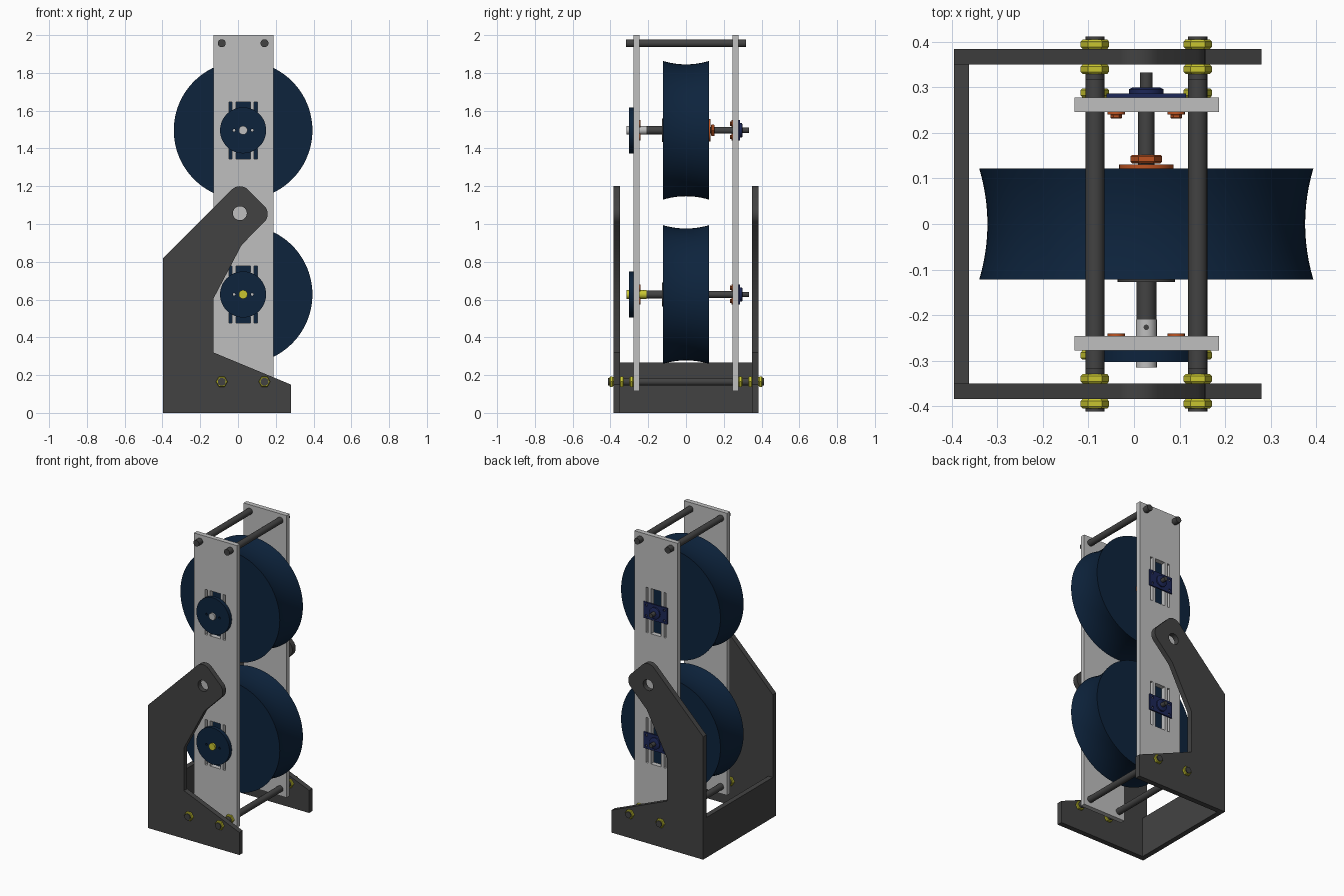
import bpy, bmesh, math
from math import sin, cos, pi, radians

if "Cube" in bpy.data.objects:
    bpy.data.objects.remove(bpy.data.objects["Cube"])


def material(name, rgb):
    m = bpy.data.materials.new(name)
    m.diffuse_color = (*rgb, 1)
    m.use_nodes = True
    m.node_tree.nodes["Principled BSDF"].inputs["Base Color"].default_value = m.diffuse_color
    return m


DARK = material("dark grey", (0.055, 0.055, 0.055))
LIGHT = material("light grey", (0.52, 0.52, 0.52))
BLUE = material("deep blue", (0.004, 0.017, 0.046))
NAVY = material("navy", (0.012, 0.02, 0.095))
YELLOW = material("yellow", (0.58, 0.56, 0.03))
ORANGE = material("orange", (0.5, 0.085, 0.015))


def finish(ob, mat):
    ob.data.materials.clear()
    ob.data.materials.append(mat)
    bpy.ops.object.select_all(action='DESELECT')
    ob.select_set(True)
    bpy.context.view_layer.objects.active = ob
    bpy.ops.object.shade_smooth_by_angle(angle=radians(30))
    return ob


def arc(cx, cz, r, a0=0, a1=360, n=24):
    closed = a1 - a0 == 360
    steps = n if closed else n - 1
    return [(cx + r * cos(radians(a0 + (a1 - a0) * i / steps)),
             cz + r * sin(radians(a0 + (a1 - a0) * i / steps))) for i in range(n)]


def rect(x0, x1, z0, z1):
    return [(x0, z0), (x1, z0), (x1, z1), (x0, z1)]


def sheet(name, loops, y0, y1, mat):
    """Flat part in the x-z plane: first loop is the outline, the rest are holes."""
    cu = bpy.data.curves.new(name, 'CURVE')
    cu.dimensions = '2D'
    cu.fill_mode = 'BOTH'
    cu.extrude = abs(y1 - y0) / 2
    for pts in loops:
        sp = cu.splines.new('POLY')
        sp.points.add(len(pts) - 1)
        for p, (x, z) in zip(sp.points, pts):
            p.co = (x, z, 0, 1)
        sp.use_cyclic_u = True
    ob = bpy.data.objects.new(name, cu)
    bpy.context.collection.objects.link(ob)
    ob.rotation_euler.x = pi / 2
    ob.location.y = (y0 + y1) / 2
    bpy.ops.object.select_all(action='DESELECT')
    ob.select_set(True)
    bpy.context.view_layer.objects.active = ob
    bpy.ops.object.convert(target='MESH')
    return finish(bpy.context.view_layer.objects.active, mat)


def lathe(name, x, z, profile, mat, n=32):
    """Solid of revolution around a y axis; profile is (radius, y) points."""
    bm = bmesh.new()
    rings = [[bm.verts.new((x + r * cos(2 * pi * i / n), y, z + r * sin(2 * pi * i / n)))
              for i in range(n)] for r, y in profile]
    for a, b in zip(rings, rings[1:]):
        for i in range(n):
            j = (i + 1) % n
            bm.faces.new((a[i], a[j], b[j], b[i]))
    bm.faces.new(rings[0])
    bm.faces.new(rings[-1])
    bmesh.ops.recalc_face_normals(bm, faces=bm.faces)
    me = bpy.data.meshes.new(name)
    bm.to_mesh(me)
    bm.free()
    ob = bpy.data.objects.new(name, me)
    bpy.context.collection.objects.link(ob)
    return finish(ob, mat)


def rod(name, x, z, r, y0, y1, mat, n=24):
    return lathe(name, x, z, [(r, y0), (r, y1)], mat, n)


def nut(name, x, z, r, y0, y1, mat):
    lo, hi = min(y0, y1), max(y0, y1)
    c = (hi - lo) * 0.2
    return lathe(name, x, z, [(r * .88, lo), (r, lo + c), (r, hi - c), (r * .88, hi)], mat, 6)


CX = 0.027                # axle centre line
WHEELS = {"upper": 1.496, "lower": 0.627}
RODS = (-0.086, 0.14)

# U-shaped stand: two side brackets and a rear cross plate
outline = ([(-0.396, 0), (0.28, 0), (0.28, 0.15), (-0.13, 0.32), (-0.13, 0.605), (0.02, 0.89)]
           + arc(0.097, 1.053, 0.06, -45, 45, 9) + arc(0.01, 1.14, 0.06, 45, 135, 9)
           + [(-0.396, 0.82)])
for side, s in (("front", -1), ("back", 1)):
    sheet(side + "_bracket", [outline, arc(0.01, 1.057, 0.037)], s * 0.35, s * 0.385, DARK)
sheet("cross_plate", [rect(-0.396, -0.362, 0, 0.268)], -0.35, 0.35, DARK)

# Tall side plates with three slots per wheel
holes = []
for zc in WHEELS.values():
    for x0, x1 in ((-0.048, -0.031), (-0.011, 0.065), (0.085, 0.102)):
        holes.append(rect(x0, x1, zc - 0.152, zc + 0.15))
for side, s in (("front", -1), ("back", 1)):
    sheet(side + "_plate", [rect(-0.131, 0.187, 0.117, 2.0)] + holes, s * 0.246, s * 0.278, LIGHT)

# Tie rods, with nuts on the lower pair
for x in RODS:
    rod("top_tie_rod", x, 1.957, 0.021, -0.318, 0.318, DARK)
    rod("bottom_tie_rod", x, 0.165, 0.021, -0.412, 0.412, DARK)
    for s in (-1, 1):
        for y0, y1 in ((0.278, 0.298), (0.33, 0.35), (0.385, 0.405)):
            nut("tie_nut", x, 0.165, 0.031, s * y0, s * y1, YELLOW)

for name, zc in WHEELS.items():
    # Wheel with a shallow concave rim
    rim = [(0.349 + 0.018 * (i / 6) ** 2, 0.122 * i / 6) for i in range(-6, 7)]
    lathe(name + "_wheel", CX, zc, rim, BLUE, 96)

    # Axle, shaft collar and coupling
    rod(name + "_axle_front", CX, zc, 0.022, -0.215, -0.12, DARK)
    rod(name + "_axle_collar", CX, zc, 0.063, -0.127, -0.12, DARK, 32)
    rod(name + "_axle_back", CX, zc, 0.018, 0.12, 0.25, DARK)
    rod(name + "_axle_tip", CX, zc, 0.014, 0.25, 0.333, DARK)
    rod(name + "_coupling", CX, zc, 0.023, -0.315, -0.21, LIGHT if name == "upper" else YELLOW)
    screw = rod(name + "_set_screw", 0, 0, 0.006, -0.001, 0.001, DARK, 12)
    screw.rotation_euler.x = pi / 2
    screw.location = (CX, -0.227, zc + 0.0225)
    if name == "upper":
        rod("wheel_washer", CX, zc, 0.06, 0.122, 0.131, ORANGE, 32)
        nut("wheel_nut", CX, zc, 0.035, 0.133, 0.152, ORANGE)

    # Round front flange with two small holes
    sheet(name + "_front_flange",
          [arc(CX, zc, 0.122, n=48)] + [arc(CX + d, zc, 0.007, n=12) for d in (-0.048, 0.048)],
          -0.303, -0.278, BLUE)

    # Rear bearing block with corner holes
    corners = [(CX + dx, zc + dz) for dx in (-0.066, 0.066) for dz in (-0.035, 0.035)]
    sheet(name + "_bearing_plate",
          [rect(CX - 0.087, CX + 0.087, zc - 0.054, zc + 0.054)]
          + [arc(x, z, 0.008, n=12) for x, z in corners], 0.278, 0.287, NAVY)
    lathe(name + "_bearing_boss", CX, zc, [(0.038, 0.287), (0.038, 0.296), (0.03, 0.3)], NAVY)

    # Bolts clamping through the slots
    for x, z in corners:
        rod("back_bolt_washer", x, z, 0.019, 0.241, 0.246, ORANGE, 16)
        nut("back_bolt_head", x, z, 0.013, 0.232, 0.241, ORANGE)
        rod("front_bolt_washer", x, z, 0.019, -0.246, -0.241, ORANGE, 16)
